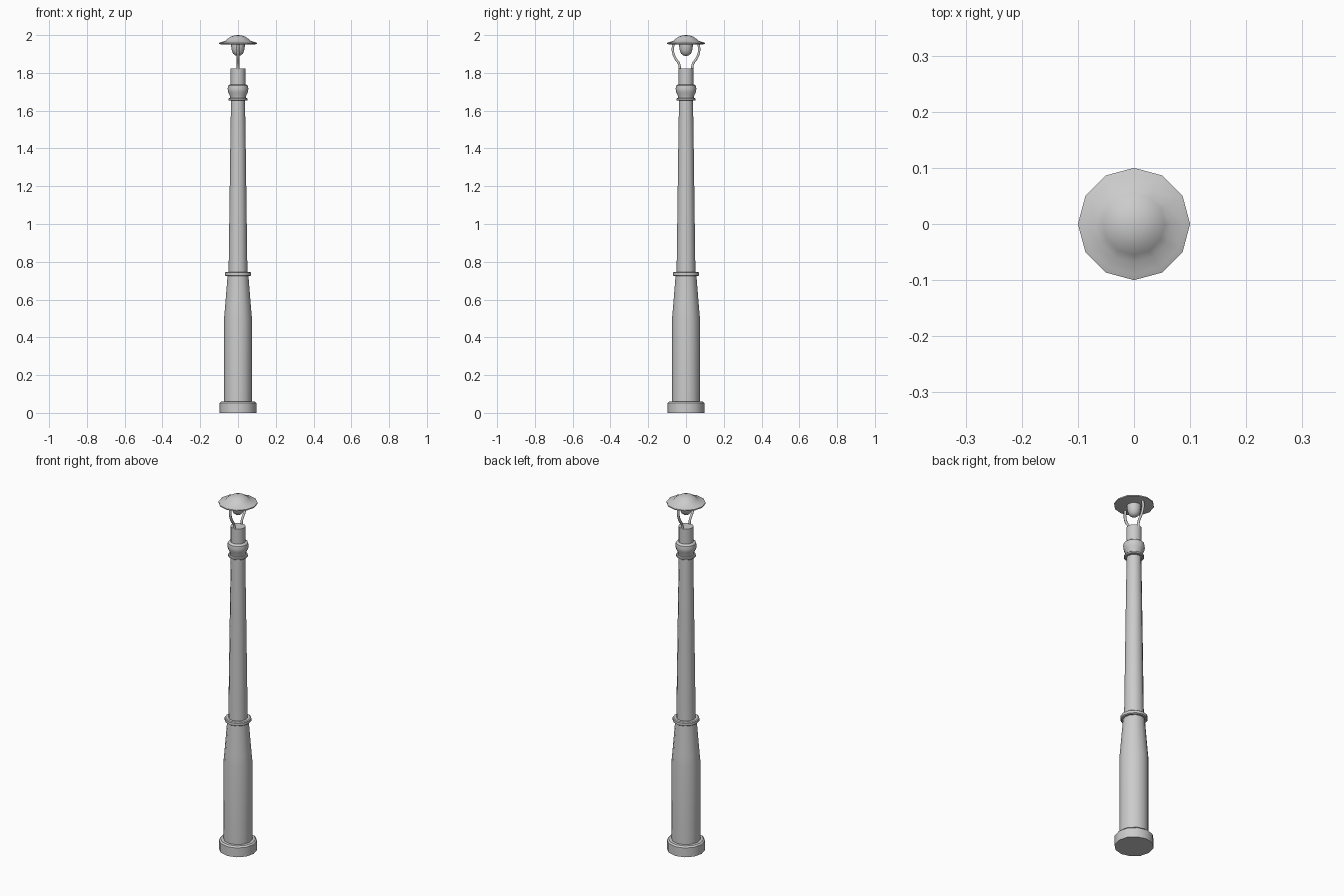
import bpy, math
from math import radians

if "Cube" in bpy.data.objects:
    bpy.data.objects.remove(bpy.data.objects["Cube"])

def smooth(ob, angle=35):
    bpy.ops.object.select_all(action='DESELECT')
    ob.select_set(True)
    bpy.context.view_layer.objects.active = ob
    bpy.ops.object.shade_smooth_by_angle(angle=radians(angle))

def lathe(name, profile, sides=12):
    """Revolve (radius, z) points, bottom to top, around the z axis."""
    verts, faces, rings = [], [], []
    for r, z in profile:
        start = len(verts)
        n = 1 if r == 0 else sides
        for i in range(n):
            a = 2 * math.pi * i / sides
            verts.append((r * math.cos(a), r * math.sin(a), z))
        rings.append([start + i % n for i in range(sides)])
    for lo, hi in zip(rings, rings[1:]):
        for i in range(sides):
            j = (i + 1) % sides
            f = list(dict.fromkeys((lo[i], lo[j], hi[j], hi[i])))
            faces.append(f)
    if profile[0][0] > 0:
        faces.append(rings[0][::-1])
    if profile[-1][0] > 0:
        faces.append(rings[-1])
    me = bpy.data.meshes.new(name)
    me.from_pydata(verts, [], faces)
    ob = bpy.data.objects.new(name, me)
    bpy.context.collection.objects.link(ob)
    smooth(ob)
    return ob

# Foot and post
lathe("base", [(0.098, 0), (0.098, 0.052), (0.09, 0.06), (0.07, 0.06)])
lathe("lower_post", [(0.074, 0.055), (0.074, 0.50), (0.069, 0.555), (0.055, 0.73)])
lathe("upper_post", [(0.050, 0.73), (0.041, 1.40), (0.037, 1.66)])

# Collar rings
lathe("middle_ring", [(0.064, 0.724), (0.069, 0.728), (0.069, 0.742), (0.064, 0.746)])
lathe("upper_ring", [(0.047, 1.653), (0.051, 1.656), (0.051, 1.664), (0.047, 1.667)])

# Bulbous capital and neck
lathe("capital", [(0.041, 1.665), (0.043, 1.68), (0.052, 1.698), (0.055, 1.715),
                  (0.052, 1.732), (0.044, 1.738), (0.038, 1.74)])
lathe("neck", [(0.039, 1.73), (0.039, 1.824)])

# Lamp shade with flat rim and domed top
lathe("lamp_shade", [(0.090, 1.951), (0.100, 1.953), (0.100, 1.959), (0.090, 1.963),
                     (0.068, 1.969), (0.055, 1.981), (0.038, 1.992),
                     (0.020, 1.998), (0, 2.0)])

# Bulb hanging under the shade
lathe("bulb", [(0, 1.889), (0.014, 1.892), (0.026, 1.902), (0.033, 1.92),
               (0.036, 1.94), (0.036, 1.955)])

# Curved arms carrying the shade
for side, label in ((-1, "front"), (1, "back")):
    cu = bpy.data.curves.new(label + "_arm", 'CURVE')
    cu.dimensions = '3D'
    cu.bevel_depth = 0.007
    cu.bevel_resolution = 1
    cu.resolution_u = 4
    cu.use_fill_caps = True
    path = [(0.033, 1.815), (0.036, 1.846), (0.058, 1.88), (0.070, 1.92), (0.066, 1.955)]
    sp = cu.splines.new('BEZIER')
    sp.bezier_points.add(len(path) - 1)
    for p, (y, z) in zip(sp.bezier_points, path):
        p.co = (0, side * y, z)
        p.handle_left_type = p.handle_right_type = 'AUTO'
    arm = bpy.data.objects.new(label + "_arm", cu)
    bpy.context.collection.objects.link(arm)
